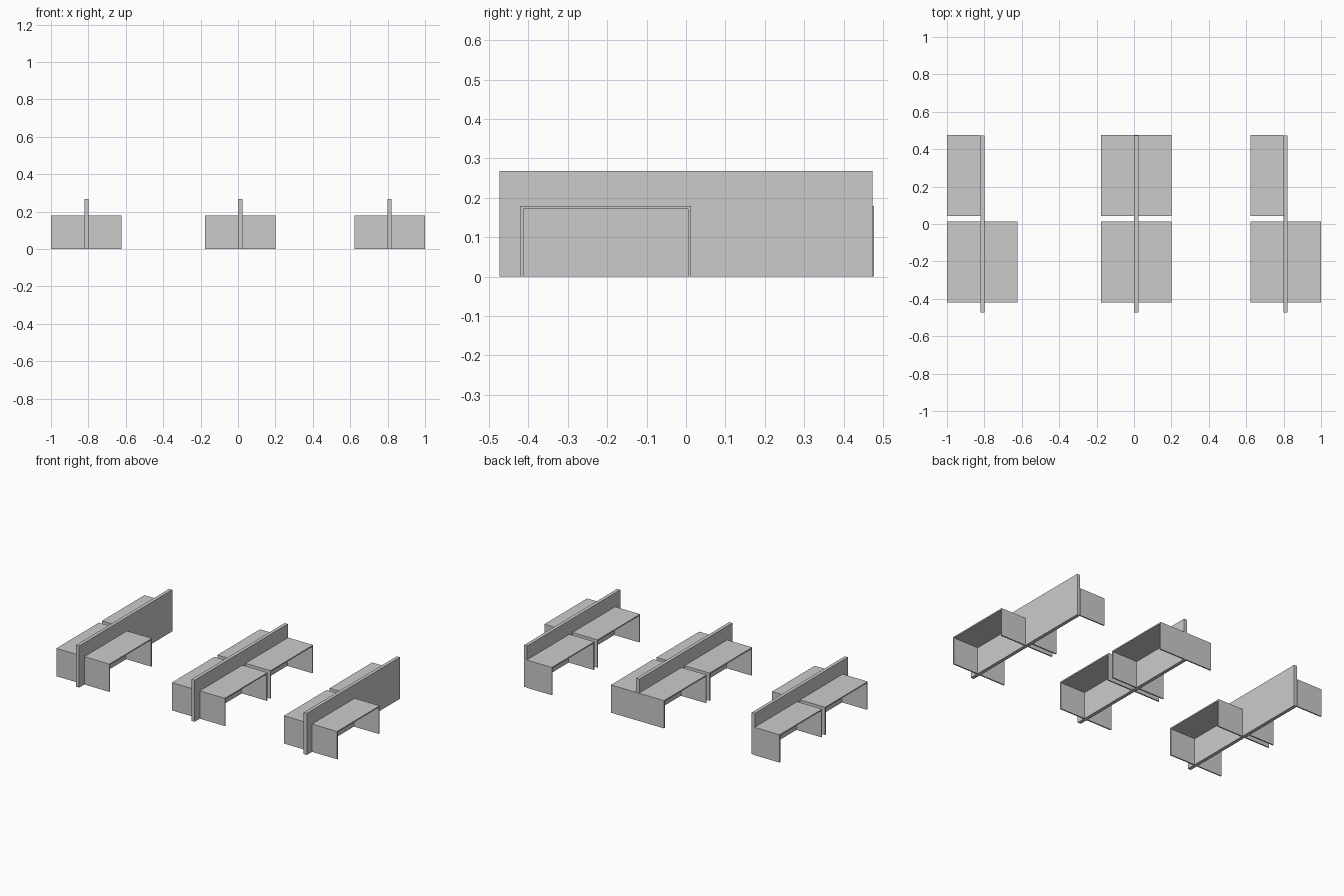
import bpy

if "Cube" in bpy.data.objects:
    bpy.data.objects.remove(bpy.data.objects["Cube"])

PANEL_T = 0.022      # divider thickness
BOARD = 0.008        # desk board thickness
DESK_H = 0.179
PANEL_H = 0.268
HALF = 0.189         # desk reach each side of the divider


def box(name, x0, x1, y0, y1, z0, z1):
    bpy.ops.mesh.primitive_cube_add(
        size=1, location=((x0 + x1) / 2, (y0 + y1) / 2, (z0 + z1) / 2))
    ob = bpy.context.object
    ob.name = name
    ob.scale = (x1 - x0, y1 - y0, z1 - z0)
    bpy.ops.object.transform_apply(location=False, rotation=False, scale=True)
    return ob


def desk(name, x0, x1, y0, y1):
    # desk top resting on two full-depth end boards
    box(name + "_top", x0, x1, y0, y1, DESK_H - BOARD, DESK_H)
    for side, ya in (("front", y0), ("back", y1 - BOARD)):
        box(name + "_end_board_" + side, x0, x1, ya, ya + BOARD,
            0, DESK_H - BOARD)


# Three workstation rows; only the middle one has a double desk at the back
for row, cx, double_back in (("left", -0.811, False),
                             ("middle", 0.012, True),
                             ("right", 0.811, False)):
    # tall divider panel
    box(row + "_divider", cx - PANEL_T / 2, cx + PANEL_T / 2,
        -0.474, 0.474, 0, PANEL_H)
    # double-sided front desk
    desk(row + "_front_desk", cx - HALF, cx + HALF, -0.421, 0.013)
    # back desk, single- or double-sided
    right_edge = cx + HALF if double_back else cx - PANEL_T / 2
    desk(row + "_back_desk", cx - HALF, right_edge, 0.043, 0.477)
